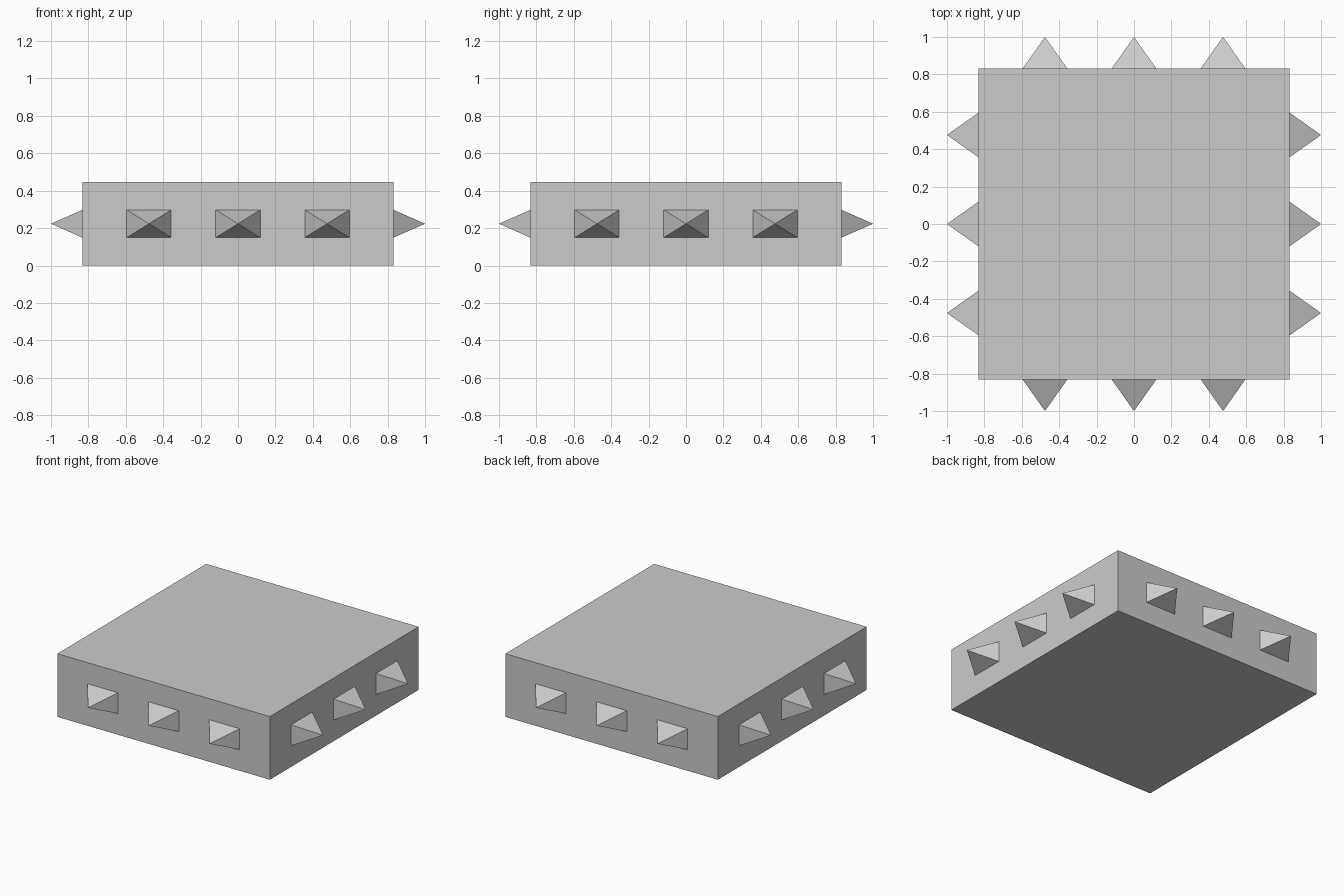
import bpy, bmesh
from mathutils import Matrix
from math import radians

if "Cube" in bpy.data.objects:
    bpy.data.objects.remove(bpy.data.objects["Cube"])

HALF, HEIGHT = 0.832, 0.447      # slab half width and height
SPACING, TIP = 0.476, 1.0        # stud spacing and reach
STUD_W, STUD_H = 0.119, 0.074    # stud half width and half height


def new_object(name, bm):
    bmesh.ops.recalc_face_normals(bm, faces=bm.faces)
    mesh = bpy.data.meshes.new(name)
    bm.to_mesh(mesh)
    bm.free()
    obj = bpy.data.objects.new(name, mesh)
    bpy.context.collection.objects.link(obj)
    return obj


# Square slab
bm = bmesh.new()
bmesh.ops.create_cube(bm, size=1, matrix=Matrix.Translation((0, 0, HEIGHT / 2))
                      @ Matrix.Diagonal((2 * HALF, 2 * HALF, HEIGHT, 1)))
new_object("slab", bm)


def stud_row(name, angle):
    """Three pyramid studs along one side of the slab."""
    bm = bmesh.new()
    turn = Matrix.Rotation(radians(angle), 4, 'Z')
    for i in (-1, 0, 1):
        x, z = i * SPACING, HEIGHT / 2
        base = [bm.verts.new(turn @ Matrix.Translation((x, -HALF, z)) @ p.to_translation())
                for p in (Matrix.Translation((sx * STUD_W, 0, sz * STUD_H))
                          for sx, sz in ((-1, -1), (1, -1), (1, 1), (-1, 1)))]
        tip = bm.verts.new((turn @ Matrix.Translation((x, -TIP, z))).to_translation())
        bm.faces.new(base)
        for k in range(4):
            bm.faces.new((base[k], base[(k + 1) % 4], tip))
    return new_object(name, bm)


# Studs on all four sides
for side, angle in (("front", 0), ("right", 90), ("back", 180), ("left", 270)):
    stud_row(side + "_studs", angle)
